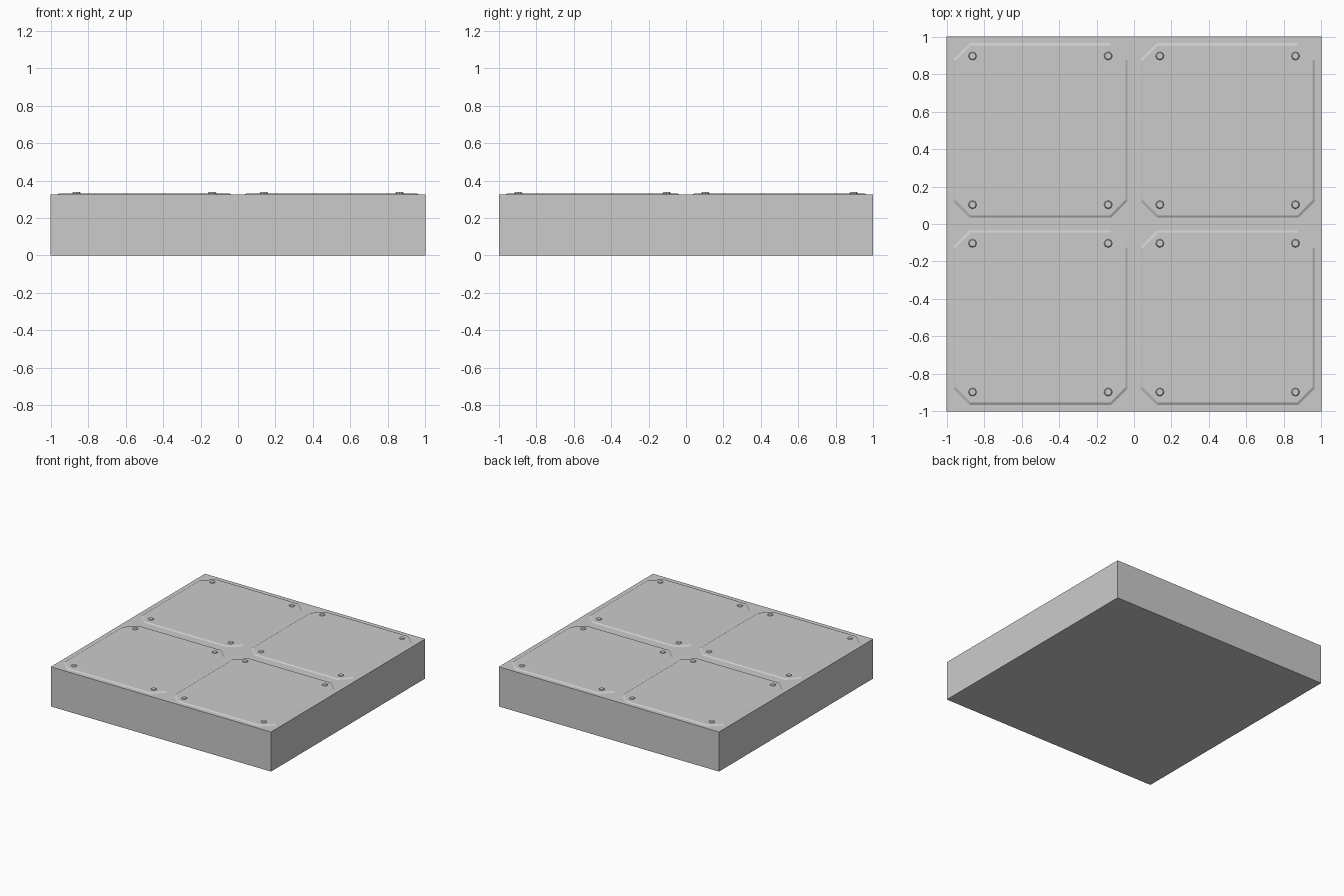
import bpy, bmesh

if "Cube" in bpy.data.objects:
    bpy.data.objects.remove(bpy.data.objects["Cube"])

SLAB_Z, PANEL_Z, BOLT_Z = 0.325, 0.332, 0.338


def make_object(name, bm, location=(0, 0, 0)):
    bmesh.ops.recalc_face_normals(bm, faces=bm.faces)
    mesh = bpy.data.meshes.new(name)
    bm.to_mesh(mesh)
    bm.free()
    obj = bpy.data.objects.new(name, mesh)
    obj.location = location
    bpy.context.collection.objects.link(obj)
    return obj


def octagon(bm, half, cut, z):
    h, c = half, half - cut
    pts = [(c, h), (h, c), (h, -c), (c, -h), (-c, -h), (-h, -c), (-h, c), (-c, h)]
    return [bm.verts.new((x, y, z)) for x, y in pts]


# Base slab
bm = bmesh.new()
bmesh.ops.create_cube(bm, size=1)
bmesh.ops.scale(bm, vec=(2, 2, SLAB_Z), verts=bm.verts)
make_object("base_slab", bm, (0, 0, SLAB_Z / 2))


# Raised plate with clipped corners and a sloping rim
def floor_panel(cx, cy):
    bm = bmesh.new()
    low = octagon(bm, 0.466, 0.088, SLAB_Z)
    top = octagon(bm, 0.454, 0.083, PANEL_Z)
    bm.faces.new(top)
    for i in range(8):
        j = (i + 1) % 8
        bm.faces.new((low[i], low[j], top[j], top[i]))
    # the rim is open below, so fix the winding towards +z
    obj = make_object("floor_panel", bm, (cx, cy, 0))
    if max(obj.data.polygons, key=lambda p: p.area).normal.z < 0:
        obj.data.flip_normals()


# Low bolt head
def bolt(x, y):
    bm = bmesh.new()
    height = BOLT_Z - PANEL_Z + 0.002
    bmesh.ops.create_cone(bm, cap_ends=True, segments=8, radius1=0.024,
                          radius2=0.018, depth=height)
    make_object("panel_bolt", bm, (x, y, BOLT_Z - height / 2))


for cx in (-0.5, 0.5):
    for cy in (-0.5, 0.5):
        floor_panel(cx, cy)
        for sx in (-1, 1):
            for sy in (-1, 1):
                bolt(cx + sx * 0.362, cy + sy * 0.397)
